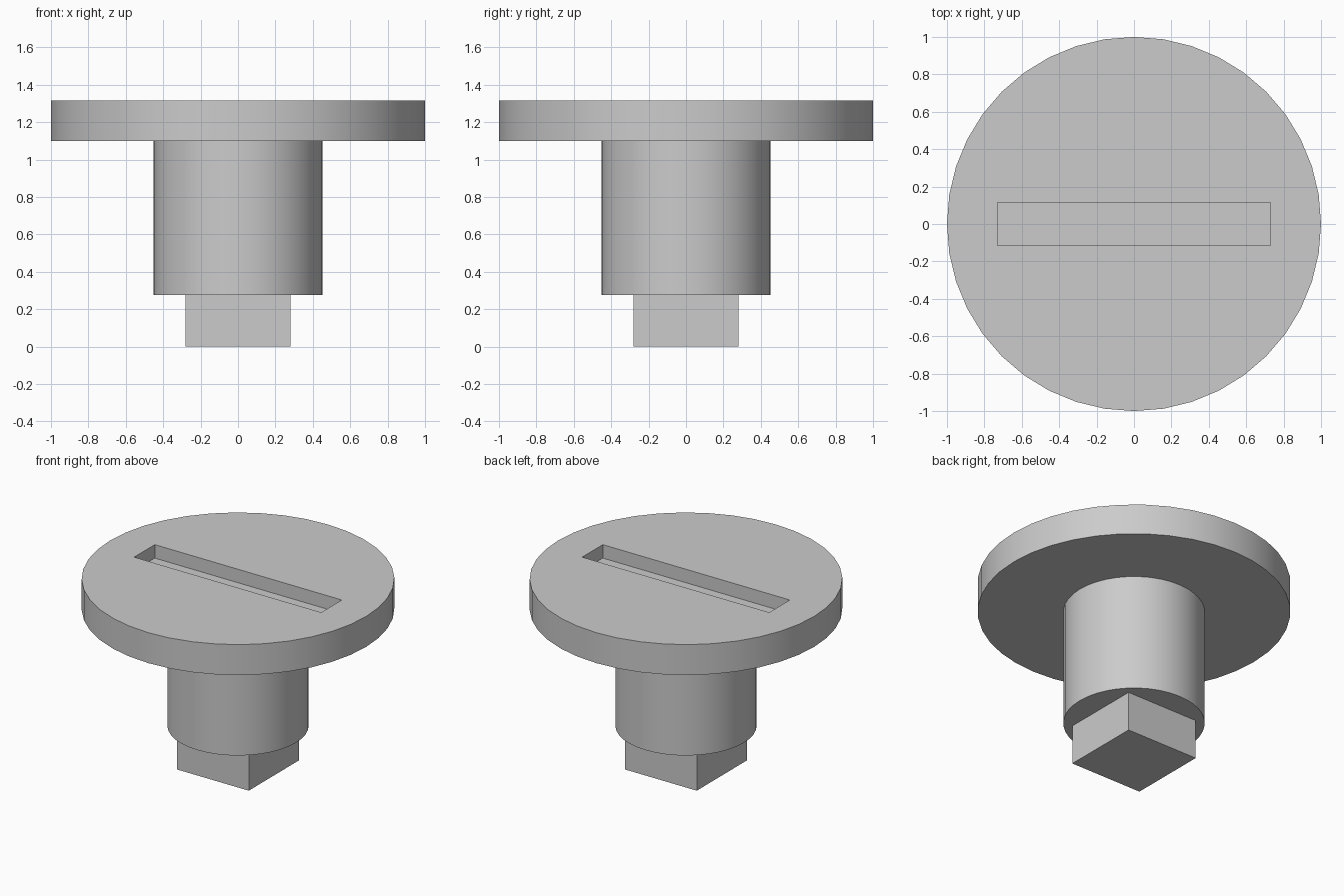
import bpy
import math

cube = bpy.data.objects.get("Cube")
if cube:
    bpy.data.objects.remove(cube, do_unlink=True)

SIDES = 40

grey = bpy.data.materials.new("plain grey")
grey.use_nodes = True
colour = (0.6, 0.6, 0.6, 1.0)
grey.diffuse_color = colour
grey.node_tree.nodes["Principled BSDF"].inputs["Base Color"].default_value = colour


def finish(name):
    obj = bpy.context.object
    obj.name = name
    obj.data.materials.append(grey)
    return obj


def cylinder(name, radius, bottom, top):
    bpy.ops.mesh.primitive_cylinder_add(
        vertices=SIDES, radius=radius, depth=top - bottom,
        location=(0, 0, (bottom + top) / 2))
    return finish(name)


def box(name, width, depth, bottom, top):
    bpy.ops.mesh.primitive_cube_add(size=1, location=(0, 0, (bottom + top) / 2))
    bpy.context.object.scale = (width, depth, top - bottom)
    bpy.ops.object.transform_apply(location=False, rotation=False, scale=True)
    return finish(name)


def smooth(obj):
    bpy.ops.object.select_all(action='DESELECT')
    obj.select_set(True)
    bpy.context.view_layer.objects.active = obj
    bpy.ops.object.shade_smooth_by_angle(angle=math.radians(30))


# Square drive and round shaft
box("square_drive", 0.56, 0.56, 0.0, 0.28)
shaft = cylinder("shaft", 0.452, 0.277, 1.10)
smooth(shaft)

# Head disc with a blind slot cut into the top
head = cylinder("head_disc", 1.0, 1.10, 1.315)
cutter = box("slot_cutter", 1.46, 0.23, 1.22, 1.5)
cutter.hide_render = True
cut = head.modifiers.new("slot", 'BOOLEAN')
cut.operation = 'DIFFERENCE'
cut.solver = 'EXACT'
cut.object = cutter
bpy.context.view_layer.objects.active = head
bpy.ops.object.modifier_apply(modifier=cut.name)
bpy.data.objects.remove(cutter, do_unlink=True)
smooth(head)
